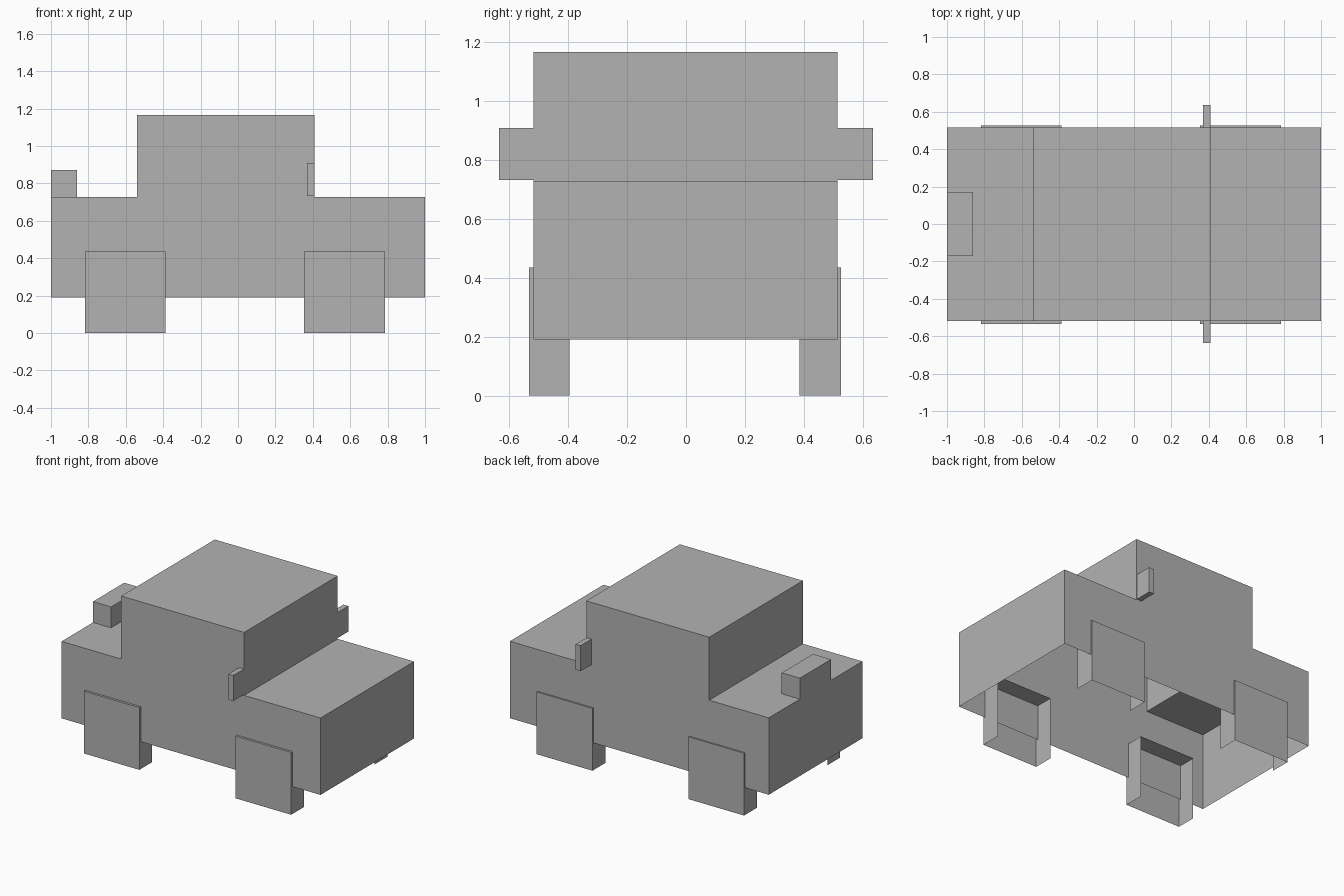
import bpy, bmesh
from mathutils import Vector

cube = bpy.data.objects.get("Cube")
if cube:
    bpy.data.objects.remove(cube, do_unlink=True)

grey = bpy.data.materials.new("plain grey")
grey.use_nodes = True
colour = (0.45, 0.45, 0.45, 1)
grey.diffuse_color = colour
grey.node_tree.nodes["Principled BSDF"].inputs["Base Color"].default_value = colour


def extrude_profile(name, profile, y0, y1, open_dirs=()):
    """Extrude an x-z outline along y, then drop faces that look along open_dirs."""
    bm = bmesh.new()
    face = bm.faces.new([bm.verts.new((x, y0, z)) for x, z in profile])
    grown = bmesh.ops.extrude_face_region(bm, geom=[face], use_keep_orig=True)
    moved = [g for g in grown["geom"] if isinstance(g, bmesh.types.BMVert)]
    bmesh.ops.translate(bm, verts=moved, vec=(0, y1 - y0, 0))
    bmesh.ops.recalc_face_normals(bm, faces=bm.faces[:])
    bm.normal_update()
    unwanted = [f for f in bm.faces
                if any(f.normal.dot(Vector(d)) > 0.9 for d in open_dirs)]
    bmesh.ops.delete(bm, geom=unwanted, context='FACES')
    mesh = bpy.data.meshes.new(name)
    bm.to_mesh(mesh)
    bm.free()
    mesh.materials.append(grey)
    obj = bpy.data.objects.new(name, mesh)
    bpy.context.collection.objects.link(obj)
    return obj


def box(name, x, y, z, open_dirs=()):
    outline = [(x[0], z[0]), (x[1], z[0]), (x[1], z[1]), (x[0], z[1])]
    return extrude_profile(name, outline, *y, open_dirs)


DOWN = (0, 0, -1)
SILL, DECK, ROOF = 0.19, 0.727, 1.167
NEAR, FAR = -0.518, 0.515

# Hollow body shell, open underneath
extrude_profile("body", [(-1, SILL), (1, SILL), (1, DECK), (0.41, DECK),
                         (0.41, ROOF), (-0.54, ROOF), (-0.54, DECK), (-1, DECK)],
                NEAR, FAR, [DOWN])

# Box on the rear deck
box("rear_box", (-1, -0.86), (-0.172, 0.172), (DECK, 0.873), [DOWN])

# Square wheels, open underneath and on the inner side, and door mirrors
for side, wheel_y, mirror_y, inward in (
        ("right", (-0.534, -0.395), (-0.635, NEAR), (0, 1, 0)),
        ("left", (0.385, 0.526), (FAR, 0.635), (0, -1, 0))):
    for end, wheel_x in (("rear", (-0.817, -0.388)), ("front", (0.354, 0.785))):
        box(f"{end}_wheel_{side}", wheel_x, wheel_y, (0, 0.435), [DOWN, inward])
    box(f"mirror_{side}", (0.37, 0.408), mirror_y, (0.732, 0.91), [inward])
